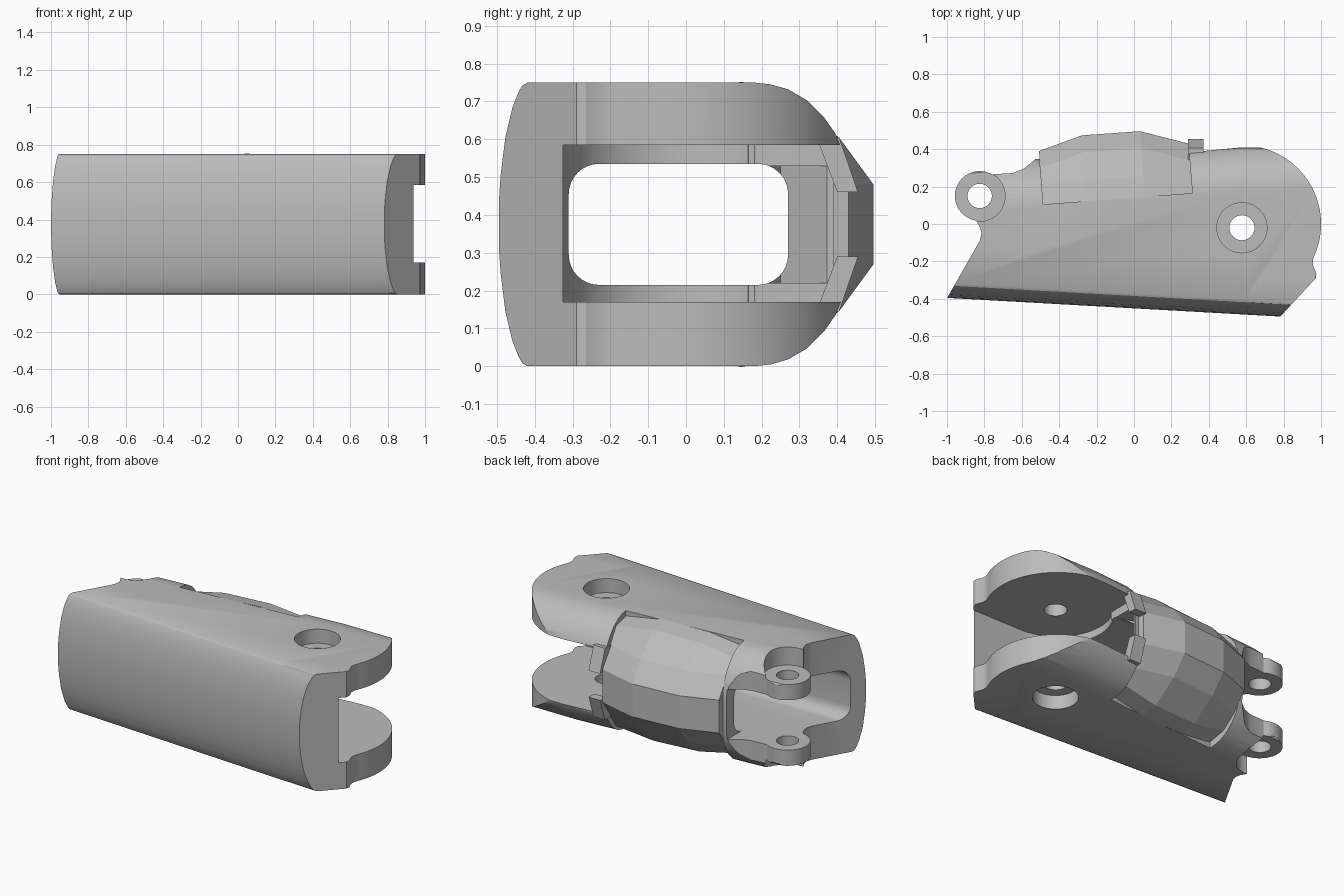
import bpy, bmesh, math

if "Cube" in bpy.data.objects:
    bpy.data.objects.remove(bpy.data.objects["Cube"], do_unlink=True)

MID = 0.375  # mirror height of the whole part

grey = bpy.data.materials.new("light grey")
grey.use_nodes = True
grey.diffuse_color = (0.5, 0.5, 0.5, 1)
bsdf = next(n for n in grey.node_tree.nodes if n.type == 'BSDF_PRINCIPLED')
bsdf.inputs["Base Color"].default_value = (0.5, 0.5, 0.5, 1)
bsdf.inputs["Roughness"].default_value = 0.6


def loft(name, rings):
    """Closed solid through rings of equal point count."""
    bm = bmesh.new()
    vs = [[bm.verts.new(p) for p in ring] for ring in rings]
    n = len(vs[0])
    for a, b in zip(vs, vs[1:]):
        for i in range(n):
            j = (i + 1) % n
            bm.faces.new((a[i], a[j], b[j], b[i]))
    bm.faces.new(vs[0][::-1])
    bm.faces.new(vs[-1])
    bmesh.ops.recalc_face_normals(bm, faces=bm.faces[:])
    mesh = bpy.data.meshes.new(name)
    bm.to_mesh(mesh)
    bm.free()
    mesh.materials.append(grey)
    ob = bpy.data.objects.new(name, mesh)
    bpy.context.collection.objects.link(ob)
    return ob


def prism_z(name, pts, lo, hi):
    return loft(name, [[(x, y, z) for x, y in pts] for z in (lo, hi)])


def prism_x(name, pts, lo, hi):
    return loft(name, [[(x, y, z) for y, z in pts] for x in (lo, hi)])


def box(x0, x1, y0, y1, z0, z1):
    return prism_z("cutter", [(x0, y0), (x1, y0), (x1, y1), (x0, y1)], z0, z1)


def arc(cx, cy, r, a0, a1, n):
    angles = [math.radians(a0 + (a1 - a0) * i / n) for i in range(n + 1)]
    return [(cx + r * math.cos(a), cy + r * math.sin(a)) for a in angles]


def rod(cx, cy, r, lo, hi):
    return prism_z("cutter", arc(cx, cy, r, 0, 360, 48)[:-1], lo, hi)


def combine(target, tool, op='DIFFERENCE'):
    mod = target.modifiers.new("bool", 'BOOLEAN')
    mod.operation, mod.solver, mod.object = op, 'EXACT', tool
    bpy.context.view_layer.objects.active = target
    bpy.ops.object.modifier_apply(modifier=mod.name)
    bpy.data.objects.remove(tool, do_unlink=True)


def mirrored(half):
    """Half profile of (y, height above middle) closed by mirroring in height."""
    return [(y, MID + h) for y, h in half] + [(y, MID - h) for y, h in reversed(half)]


# Plan outline of the link
outline = [(-1, -0.397), (0.78, -0.497), (0.972, -0.29), (0.975, -0.265), (0.957, -0.22), (0.957, -0.19)]
outline += arc(0.58, 0, 0.42, -20, 82, 32)
outline += [(0.37, 0.39), (0.3, 0.39), (-0.5, 0.385), (-0.54, 0.335), (-0.59, 0.295),
            (-0.65, 0.272), (-0.72, 0.268)]
outline += arc(-0.825, 0.15, 0.133, 60, 262, 24)
outline += [(-0.822, -0.02), (-0.815, -0.05), (-0.825, -0.09)]
body = prism_z("link_body", outline, 0, 0.75)

# Rounded section: the front leans along the length, the back narrows to the lugs
front = [(0.0, 0.06), (0.005, 0.13), (0.018, 0.23), (0.038, 0.31), (0.055, 0.35), (0.066, 0.368),
         (0.08, 0.375)]
back = [(0.18, 0.375), (0.225, 0.37), (0.27, 0.357), (0.32, 0.328), (0.365, 0.283),
        (0.395, 0.24), (0.42, 0.18), (0.43, 0.12)]


def section(x):
    lean = -0.395 - 0.056 * (x + 1)
    shift = 0.075 * min(0, x - 0.58)
    half = [(lean + d, h) for d, h in front] + [(y + shift, h) for y, h in back]
    return [(x, y, z) for y, z in mirrored(half)]


combine(body, loft("cutter", [section(x) for x in (-1.1, 0.58, 1.1)]), 'INTERSECT')

# Seat cut out of the back for the grip pad
combine(body, prism_z("cutter", [(-0.485, 0.105), (0.312, 0.165), (0.277, 0.6), (-0.525, 0.6)],
                      -0.1, 0.9))

# Faceted grip pad: station, top, edge height, shoulder height
rings = []
for x, top, edge, side in [(-0.485, 0.39, 0.335, 0.305), (-0.25, 0.474, 0.372, 0.35),
                           (0.06, 0.496, 0.377, 0.355), (0.312, 0.43, 0.34, 0.32)]:
    y0 = 0.105 + 0.075 * (x + 0.485)
    half = [(y0, edge), (y0 + 0.11, side), (top - 0.09, 0.228), (top, 0.105)]
    rings.append([(x - 0.08 * (y - y0), y, z) for y, z in mirrored(half)])
pad = loft("grip_pad", rings)

# Lengthwise tunnel with rounded corners, flared at the slot
tunnel = []
for cy, cz, a in ((0.19, 0.455, 0), (-0.23, 0.455, 90), (-0.23, 0.295, 180), (0.19, 0.295, 270)):
    tunnel += arc(cy, cz, 0.08, a, a + 90, 8)
for part in (body, pad):
    combine(part, prism_x("cutter", tunnel, -1.2, 0.6))
    combine(part, prism_z("cutter", [(0.2, 0.25), (0.34, 0.4), (0.34, 0.2)], 0.22, 0.53))

# Fork slot: round pocket opening to the end and to the back
combine(body, rod(0.58, 0, 0.325, 0.17, 0.585))
combine(body, box(0.58, 1.2, -0.325, 0.6, 0.17, 0.585))
combine(body, box(0.315, 0.7, 0.08, 0.6, 0.17, 0.585))

# Gap between the small lugs, and the reliefs outside them
combine(body, box(-1.2, -0.53, 0.0, 0.6, 0.215, 0.535))
for lo, hi in ((-0.1, 0.115), (0.635, 0.9)):
    combine(body, rod(-0.825, 0.15, 0.136, lo, hi))

# Pin holes and counterbores
combine(body, rod(-0.825, 0.15, 0.065, -0.1, 0.9))
combine(body, rod(0.577, -0.02, 0.067, -0.1, 0.9))
for lo, hi in ((-0.1, 0.09), (0.66, 0.9)):
    combine(body, rod(0.577, -0.02, 0.134, lo, hi))

# Pair of stop tabs at the mouth of the slot
tab = [(0.345, 0.23), (0.405, 0.23), (0.455, 0.085), (0.4, 0.085)]
for name, s in (("upper_stop_tab", 1), ("lower_stop_tab", -1)):
    prism_x(name, [(y, MID + s * h) for y, h in tab], 0.29, 0.372)

# Smooth curves on the body, flat facets elsewhere
bpy.ops.object.select_all(action='DESELECT')
body.select_set(True)
bpy.context.view_layer.objects.active = body
bpy.ops.object.shade_smooth_by_angle(angle=math.radians(28))
